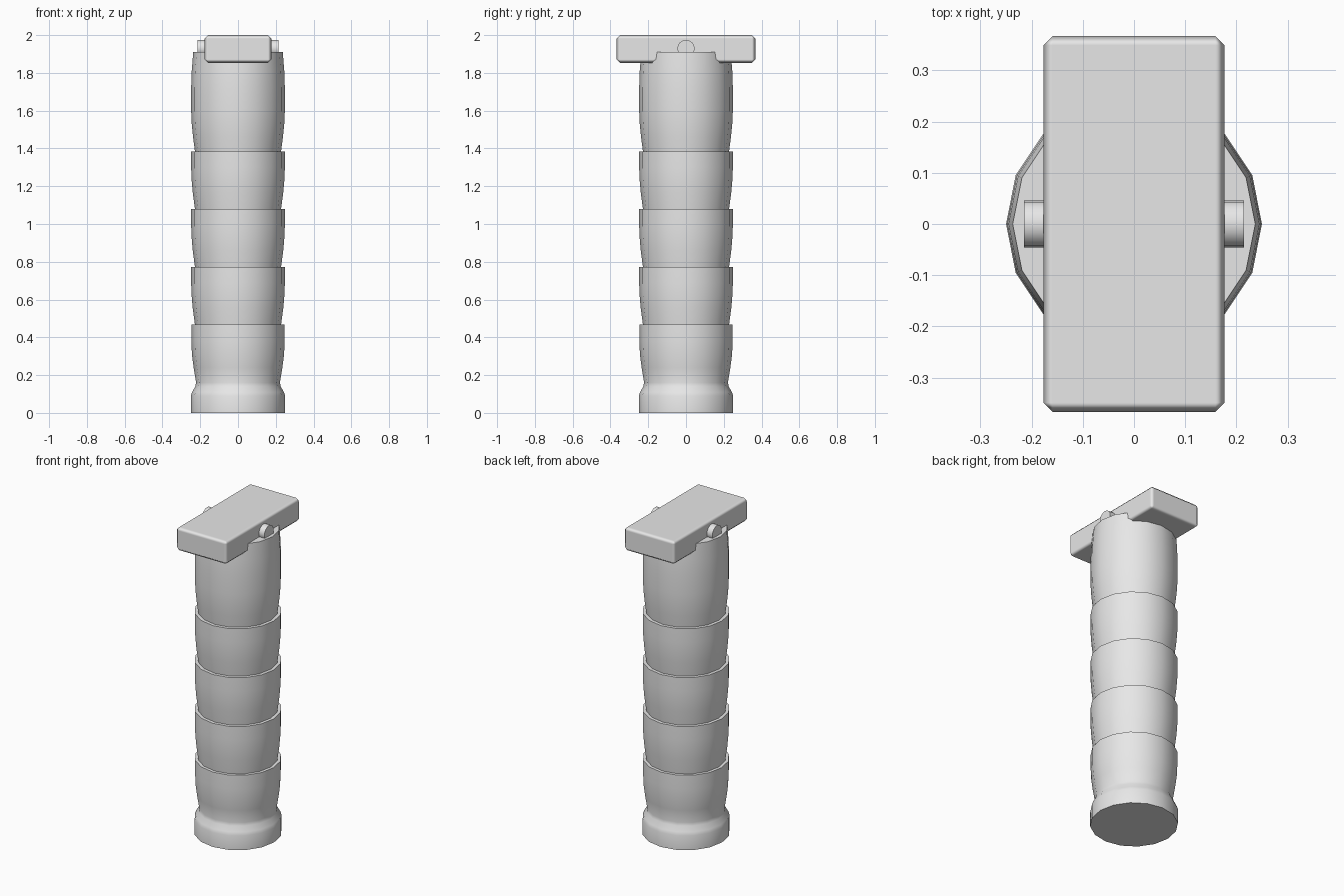
import bpy, bmesh, math

if "Cube" in bpy.data.objects:
    bpy.data.objects.remove(bpy.data.objects["Cube"])

grey = bpy.data.materials.new("light grey")
grey.diffuse_color = (0.8, 0.8, 0.8, 1)
grey.use_nodes = True
grey.node_tree.nodes["Principled BSDF"].inputs["Base Color"].default_value = grey.diffuse_color


def finish(name, bm):
    bmesh.ops.recalc_face_normals(bm, faces=bm.faces[:])
    mesh = bpy.data.meshes.new(name)
    bm.to_mesh(mesh)
    bm.free()
    mesh.materials.append(grey)
    obj = bpy.data.objects.new(name, mesh)
    bpy.context.collection.objects.link(obj)
    return obj


def smooth(obj, degrees):
    bpy.ops.object.select_all(action='DESELECT')
    obj.select_set(True)
    bpy.context.view_layer.objects.active = obj
    bpy.ops.object.shade_smooth_by_angle(angle=math.radians(degrees))


# Grip: flared foot, repeated finger rings, taller top section
profile = [(0.25, 0), (0.25, 0.09), (0.243, 0.11), (0.226, 0.14), (0.222, 0.16),
           (0.235, 0.24), (0.244, 0.31), (0.247, 0.38), (0.247, 0.467)]
for i in range(3):
    z = 0.467 + 0.306 * i
    profile += [(0.228, z), (0.24, z + 0.09), (0.246, z + 0.16),
                (0.248, z + 0.22), (0.248, z + 0.306)]
profile += [(0.228, 1.385), (0.238, 1.46), (0.245, 1.53), (0.248, 1.6),
            (0.248, 1.72), (0.245, 1.81), (0.237, 1.91)]

SIDES = 16
bm = bmesh.new()
rings = []
for r, z in profile:
    rings.append([bm.verts.new((r * math.cos(2 * math.pi * k / SIDES),
                                r * math.sin(2 * math.pi * k / SIDES), z))
                  for k in range(SIDES)])
for a, b in zip(rings, rings[1:]):
    for k in range(SIDES):
        n = (k + 1) % SIDES
        bm.faces.new((a[k], a[n], b[n], b[k]))
bm.faces.new(rings[0][::-1])
bm.faces.new(rings[-1])
smooth(finish("grip", bm), 40)

# Bevelled crossbar on top
bm = bmesh.new()
bmesh.ops.create_cube(bm, size=1)
for v in bm.verts:
    v.co.x *= 0.354
    v.co.y *= 0.734
    v.co.z = v.co.z * 0.147 + 1.9265
for f in bm.faces:
    f.smooth = True
bar = finish("crossbar", bm)
bevel = bar.modifiers.new("chamfer", 'BEVEL')
bevel.width = 0.018
bevel.segments = 1
bevel.harden_normals = True

# Pin through the crossbar
bm = bmesh.new()
bmesh.ops.create_cone(bm, cap_ends=True, segments=16, radius1=0.046,
                      radius2=0.046, depth=0.43)
for v in bm.verts:
    x, y, z = v.co
    v.co = (z, y, x + 1.929)
smooth(finish("pin", bm), 40)
